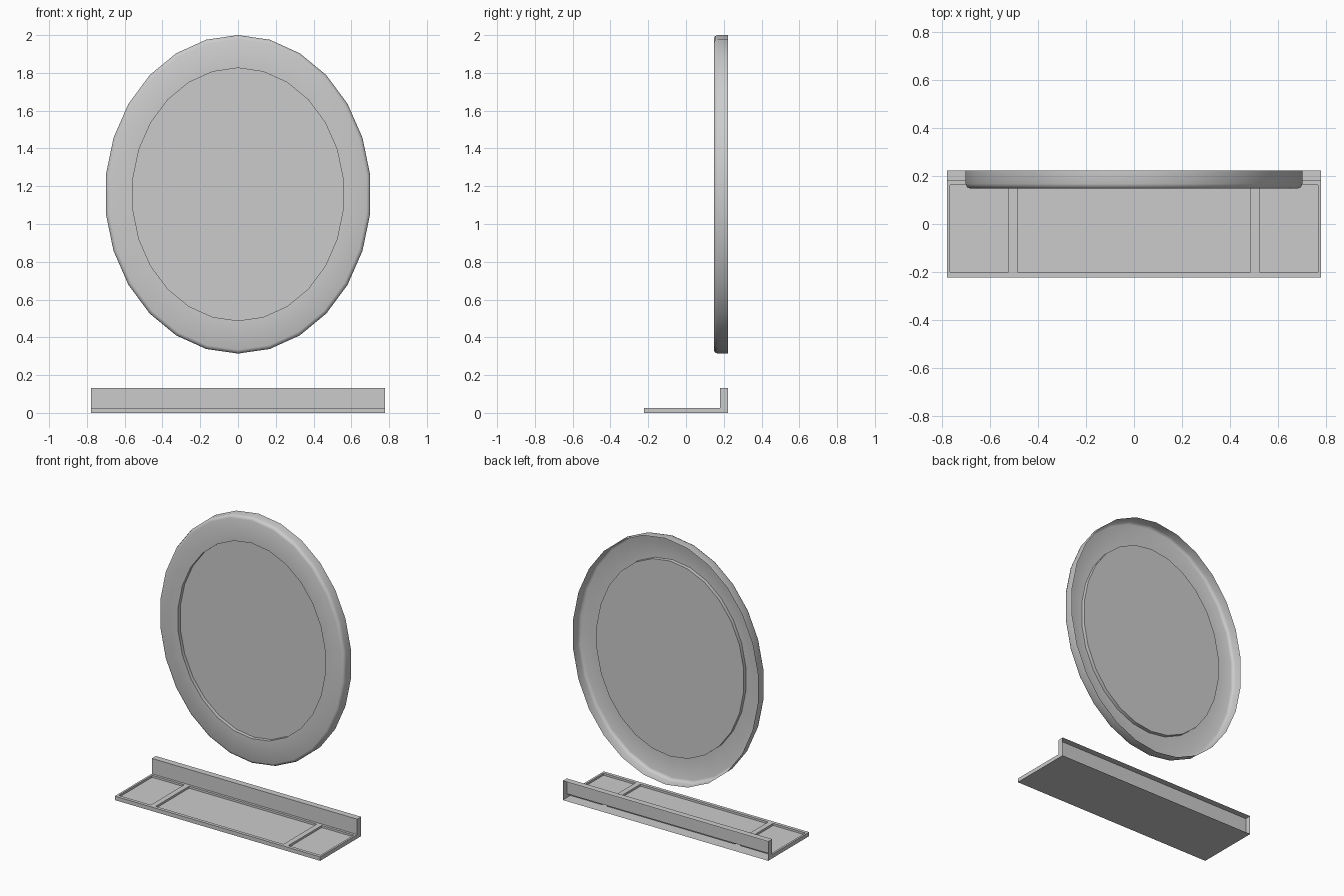
import bpy, bmesh
from math import sin, cos, pi

if "Cube" in bpy.data.objects:
    bpy.data.objects.remove(bpy.data.objects["Cube"])

SIDES = 26
BACK = 0.222


def make_object(name, bm, smooth=None):
    mesh = bpy.data.meshes.new(name)
    bmesh.ops.remove_doubles(bm, verts=bm.verts, dist=1e-5)
    bm.to_mesh(mesh)
    bm.free()
    obj = bpy.data.objects.new(name, mesh)
    bpy.context.collection.objects.link(obj)
    if smooth:
        bpy.context.view_layer.objects.active = obj
        obj.select_set(True)
        bpy.ops.object.shade_smooth_by_angle(angle=smooth)
        obj.select_set(False)
    return obj


def oval(bm, rx, rz, y):
    return [bm.verts.new((rx * sin(2 * pi * k / SIDES), y,
                          1.157 + rz * cos(2 * pi * k / SIDES)))
            for k in range(SIDES)]


def quad(bm, *points):
    bm.faces.new([bm.verts.new(p) for p in points])


# Oval frame: thin shell, open at the back, rounded front edge
FRONT, R = 0.147, 0.02
RX, RZ = 0.705, 0.843
IX, IZ = 0.561, 0.669
GLASS = FRONT + 0.025

bm = bmesh.new()
loops = [oval(bm, RX, RZ, BACK)]
for i in range(3):
    a = i * pi / 4
    o = R * (1 - cos(a))
    loops.append(oval(bm, RX - o, RZ - o, FRONT + R * (1 - sin(a))))
loops += [oval(bm, IX, IZ, FRONT), oval(bm, IX, IZ, GLASS)]
for a, b in zip(loops, loops[1:]):
    for k in range(SIDES):
        j = (k + 1) % SIDES
        bm.faces.new((a[k], a[j], b[j], b[k]))
make_object("mirror_frame", bm, smooth=0.9)

# Flat mirror glass closing the recess
bm = bmesh.new()
bm.faces.new(oval(bm, IX, IZ, GLASS))
make_object("mirror_glass", bm)

# Shelf: L-shaped shell, open at the back, with three shallow trays on top
W, F, P = 0.778, -0.222, 0.179
TOP, H, FLOOR = 0.027, 0.132, 0.013
xs = [-W, -0.764, -0.521, -0.484, 0.484, 0.521, 0.764, W]
ys = [F, -0.199, 0.162, P]

bm = bmesh.new()
for i, (x0, x1) in enumerate(zip(xs, xs[1:])):
    for j, (y0, y1) in enumerate(zip(ys, ys[1:])):
        tray = j == 1 and i % 2 == 1
        z = FLOOR if tray else TOP
        rim = [(x0, y0), (x1, y0), (x1, y1), (x0, y1)]
        quad(bm, *[(x, y, z) for x, y in rim])
        if tray:
            for (ax, ay), (bx, by) in zip(rim, rim[1:] + rim[:1]):
                quad(bm, (ax, ay, FLOOR), (ax, ay, TOP), (bx, by, TOP), (bx, by, FLOOR))

# Underside, front lip, upright panel and its top
quad(bm, (-W, F, 0), (-W, BACK, 0), (W, BACK, 0), (W, F, 0))
quad(bm, (-W, F, 0), (W, F, 0), (W, F, TOP), (-W, F, TOP))
quad(bm, (-W, P, TOP), (W, P, TOP), (W, P, H), (-W, P, H))
quad(bm, (-W, P, H), (W, P, H), (W, BACK, H), (-W, BACK, H))

# L-shaped ends
profile = [(F, 0), (F, TOP), (P, TOP), (P, H), (BACK, H), (BACK, 0)]
quad(bm, *[(-W, y, z) for y, z in reversed(profile)])
quad(bm, *[(W, y, z) for y, z in reversed(profile)][::-1])
bmesh.ops.remove_doubles(bm, verts=bm.verts, dist=1e-5)
make_object("shelf", bm)
